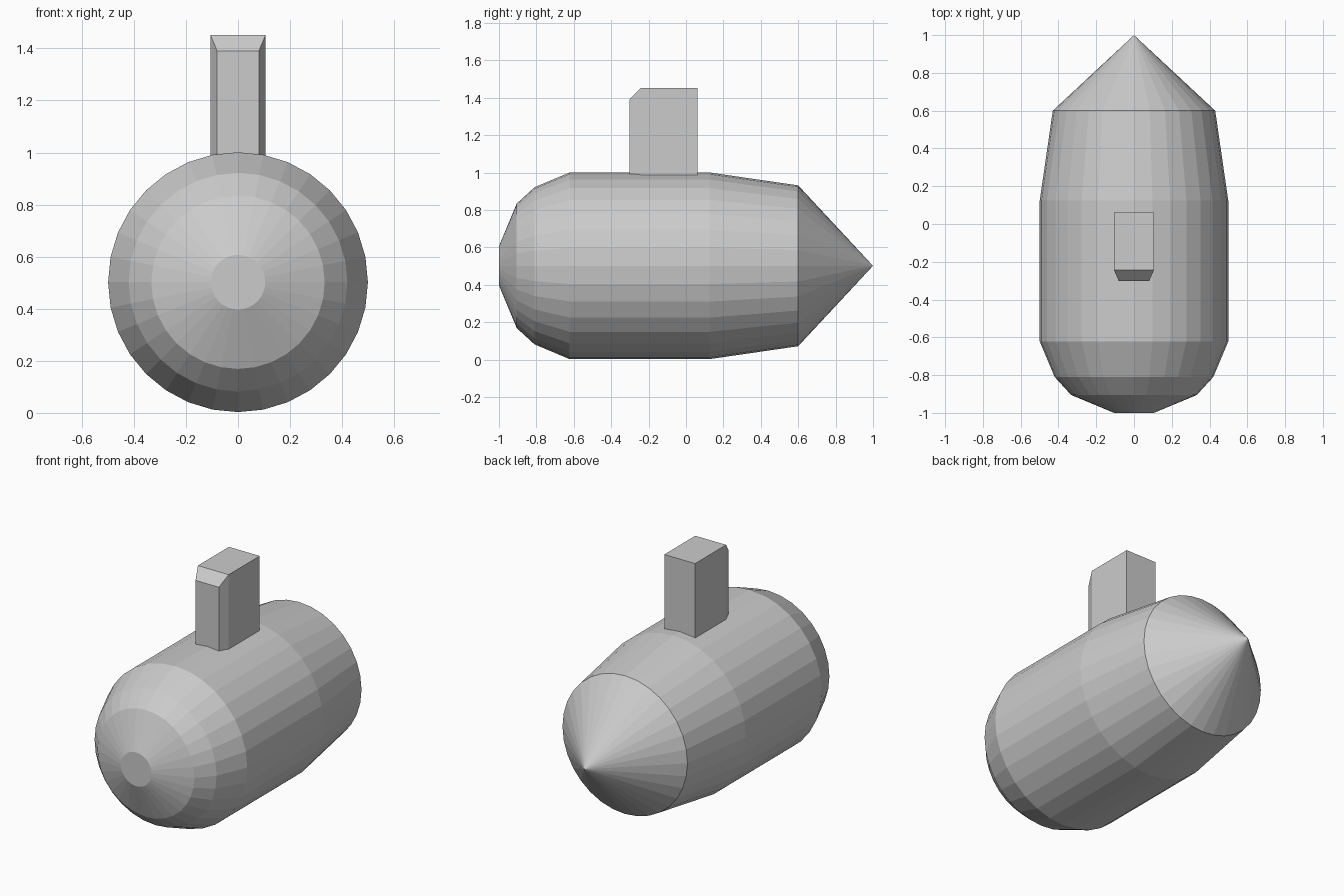
import bpy, bmesh
from math import cos, sin, pi

if "Cube" in bpy.data.objects:
    bpy.data.objects.remove(bpy.data.objects["Cube"])

SIDES = 32
AXIS_Z = 0.502


def finish(bm, name):
    bmesh.ops.recalc_face_normals(bm, faces=bm.faces)
    mesh = bpy.data.meshes.new(name)
    bm.to_mesh(mesh)
    bm.free()
    obj = bpy.data.objects.new(name, mesh)
    bpy.context.collection.objects.link(obj)
    return obj


# Hull: (y, radius) profile turned round the lengthwise axis
profile = [(-1, 0.105), (-0.905, 0.333), (-0.81, 0.42), (-0.622, 0.499),
           (0.125, 0.499), (0.6, 0.43)]
bm = bmesh.new()
rings = [[bm.verts.new((r * cos(2 * pi * i / SIDES), y,
                        AXIS_Z + r * sin(2 * pi * i / SIDES)))
          for i in range(SIDES)] for y, r in profile]
tip = bm.verts.new((0, 1, AXIS_Z))
bm.faces.new(rings[0])
for i in range(SIDES):
    j = (i + 1) % SIDES
    for a, b in zip(rings, rings[1:]):
        bm.faces.new((a[i], a[j], b[j], b[i]))
    bm.faces.new((rings[-1][i], rings[-1][j], tip))
finish(bm, "hull")

# Tower: six-sided footprint raised from inside the hull, front top edge lowered
FRONT, BASE, TOP, LOW_TOP = -0.303, 0.95, 1.452, 1.39
half = [(0.08, FRONT), (0.106, -0.243), (0.106, 0.062)]
outline = half + [(-x, y) for x, y in reversed(half)]
bm = bmesh.new()
bottom = [bm.verts.new((x, y, BASE)) for x, y in outline]
top = [bm.verts.new((x, y, LOW_TOP if y == FRONT else TOP)) for x, y in outline]
bm.faces.new(bottom)
for i in range(6):
    j = (i + 1) % 6
    bm.faces.new((bottom[i], bottom[j], top[j], top[i]))
bm.faces.new(top[1:5])
bm.faces.new((top[0], top[1], top[4], top[5]))
finish(bm, "tower")
